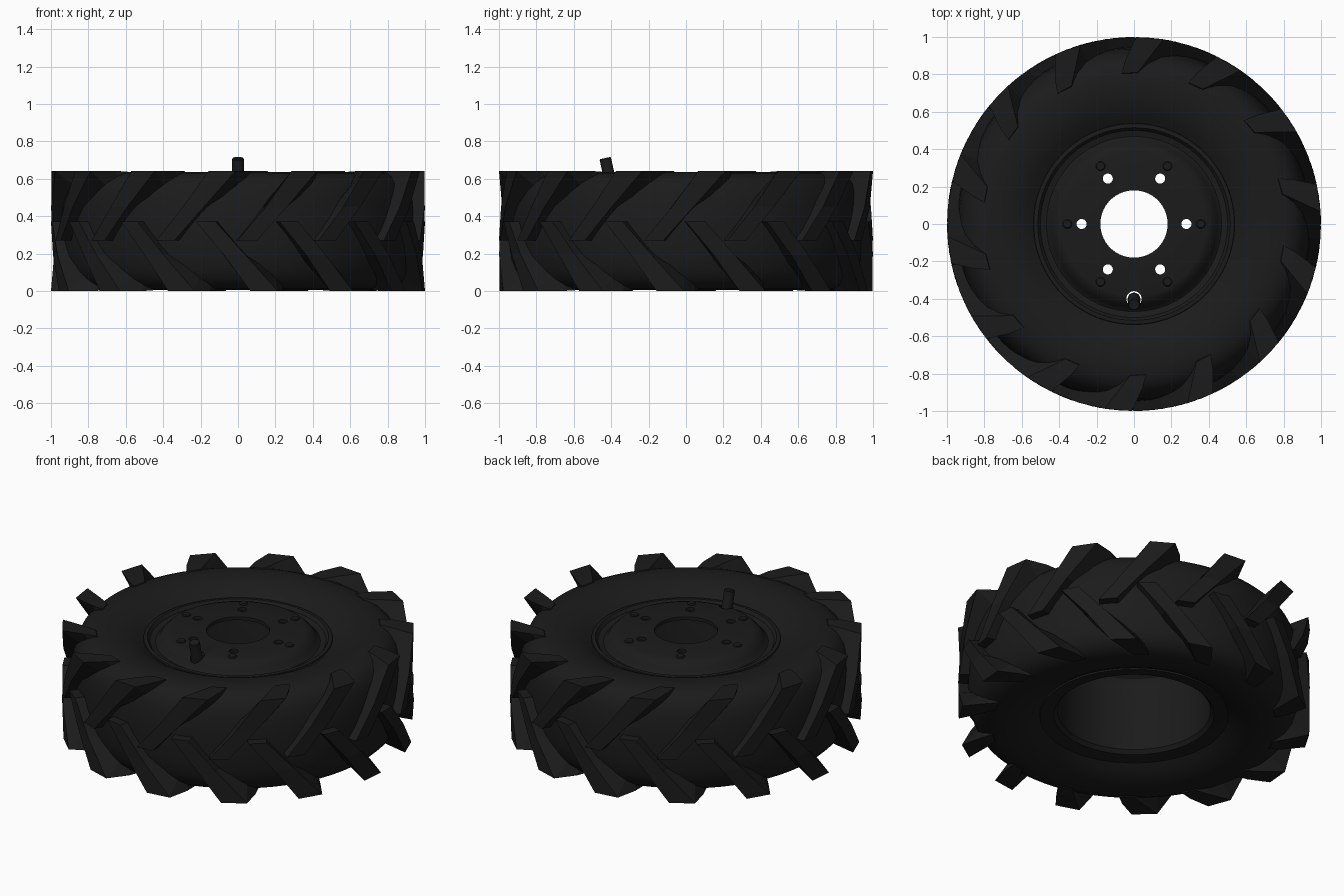
import bpy, bmesh, math
from mathutils import Vector

if "Cube" in bpy.data.objects:
    bpy.data.objects.remove(bpy.data.objects["Cube"])

H = 0.642           # tyre width (along z)
N = 14              # lugs per row
PITCH = math.tau / N

rubber = bpy.data.materials.new("black_rubber")
rubber.diffuse_color = (0.011, 0.011, 0.011, 1)
rubber.use_nodes = True
rubber.node_tree.nodes["Principled BSDF"].inputs["Base Color"].default_value = rubber.diffuse_color
steel = bpy.data.materials.new("black_steel")
steel.diffuse_color = (0.011, 0.011, 0.011, 1)
steel.use_nodes = True
steel.node_tree.nodes["Principled BSDF"].inputs["Base Color"].default_value = steel.diffuse_color


def polar(r, a, z):
    return Vector((r * math.cos(a), r * math.sin(a), z))


def finish(bm, name, mat=None, smooth=True):
    bmesh.ops.recalc_face_normals(bm, faces=bm.faces)
    me = bpy.data.meshes.new(name)
    bm.to_mesh(me)
    bm.free()
    ob = bpy.data.objects.new(name, me)
    bpy.context.collection.objects.link(ob)
    if mat:
        me.materials.append(mat)
    if smooth:
        bpy.ops.object.select_all(action='DESELECT')
        ob.select_set(True)
        bpy.context.view_layer.objects.active = ob
        bpy.ops.object.shade_smooth_by_angle(angle=math.radians(32))
    return ob


def lathe(bm, profile, segs, closed=True, center=(0, 0, 0)):
    """Revolve an (r, z) profile round z; open profiles get capped ends."""
    c = Vector(center)
    rings = [[bm.verts.new(c + polar(r, math.tau * i / segs, z)) for i in range(segs)]
             for r, z in profile]
    pairs = list(zip(rings, rings[1:])) + ([(rings[-1], rings[0])] if closed else [])
    for a, b in pairs:
        for i in range(segs):
            j = (i + 1) % segs
            bm.faces.new((a[i], a[j], b[j], b[i]))
    if not closed:
        bm.faces.new(rings[0])
        bm.faces.new(rings[-1])


# tyre carcass: half profile mirrored about the mid plane, closed at the bead
half = [(.50, .545), (.54, .568), (.58, .594), (.63, .617), (.69, .632), (.76, .637),
        (.82, .631), (.865, .611), (.90, .577), (.922, .53), (.936, .47), (.943, .40)]
profile = half + [(.946, H / 2)] + [(r, H - z) for r, z in reversed(half)]
bm = bmesh.new()
lathe(bm, profile, 112)
finish(bm, "tyre_carcass", rubber)

# tread lugs: (angle, top r, top z, base r, base z, half width in degrees)
stations = [(-10, 1.0, .27, .92, .27, 3.0),
            (-1, 1.0, .45, .92, .45, 3.3),
            (8, 1.0, H, .88, .55, 4.2),
            (12, .88, .642, .84, .59, 3.8),
            (14.5, .81, .638, .79, .60, 3.0)]


def add_lug(bm, phase, flip):
    def pt(r, deg, z):
        return bm.verts.new(polar(r, phase + math.radians(deg), H - z if flip else z))
    rows = [[pt(rb, a - w - .5, zb), pt(rt, a - w, zt), pt(rt, a + w, zt), pt(rb, a + w + .5, zb)]
            for a, rt, zt, rb, zb, w in stations]
    for p, q in zip(rows, rows[1:]):
        for k in range(4):
            m = (k + 1) % 4
            bm.faces.new((p[k], p[m], q[m], q[k]))
    bm.faces.new(rows[0])
    bm.faces.new(rows[-1])


for name, flip, shift in (("upper_tread_lugs", False, 0), ("lower_tread_lugs", True, .5)):
    bm = bmesh.new()
    for i in range(N):
        add_lug(bm, (i + shift) * PITCH, flip)
    finish(bm, name, rubber, smooth=False)

# wheel rim: flanges, open barrel and raised hub disc in one closed profile
rim_profile = [(.54, .56), (.536, .575), (.515, .577), (.50, .558), (.468, .55), (.455, .558),
               (.442, .58), (.41, .612), (.385, .62), (.18, .62), (.18, .60), (.375, .60),
               (.43, .56), (.445, .52), (.435, .46), (.435, .10), (.455, .078), (.505, .07),
               (.535, .067), (.54, .085), (.50, .10), (.47, .12), (.47, .52), (.50, .54)]
bm = bmesh.new()
lathe(bm, rim_profile, 96)
rim = finish(bm, "wheel_rim", steel, smooth=False)

# cutter for the six mounting holes and the valve hole
bm = bmesh.new()
for i in range(6):
    c = polar(.28, i * math.tau / 6, 0)
    lathe(bm, [(.027, .56), (.027, .68)], 24, closed=False, center=c)
lathe(bm, [(.041, .51), (.041, .70)], 24, closed=False, center=(0, -.40, 0))
cutter = finish(bm, "hole_cutter", smooth=False)
cutter.hide_render = True
cutter.hide_viewport = True
mod = rim.modifiers.new("holes", 'BOOLEAN')
mod.operation = 'DIFFERENCE'
mod.solver = 'EXACT'
mod.object = cutter
bpy.ops.object.select_all(action='DESELECT')
rim.select_set(True)
bpy.context.view_layer.objects.active = rim
bpy.ops.object.modifier_apply(modifier="holes")
bpy.data.objects.remove(cutter)
bpy.ops.object.shade_smooth_by_angle(angle=math.radians(32))

# rivet heads on the hub disc
bm = bmesh.new()
for i in range(6):
    c = polar(.357, i * math.tau / 6, 0)
    lathe(bm, [(.025, .59), (.025, .624), (.020, .630)], 20, closed=False, center=c)
finish(bm, "disc_rivets", steel)

# tilted valve stem with a thicker base
bm = bmesh.new()
lathe(bm, [(.028, -.02), (.034, .0), (.034, .045), (.031, .065), (.031, .144), (.027, .149)],
      24, closed=False)
valve = finish(bm, "valve_stem", rubber)
valve.location = (0, -.40, .565)
valve.rotation_euler.x = math.radians(12.5)
